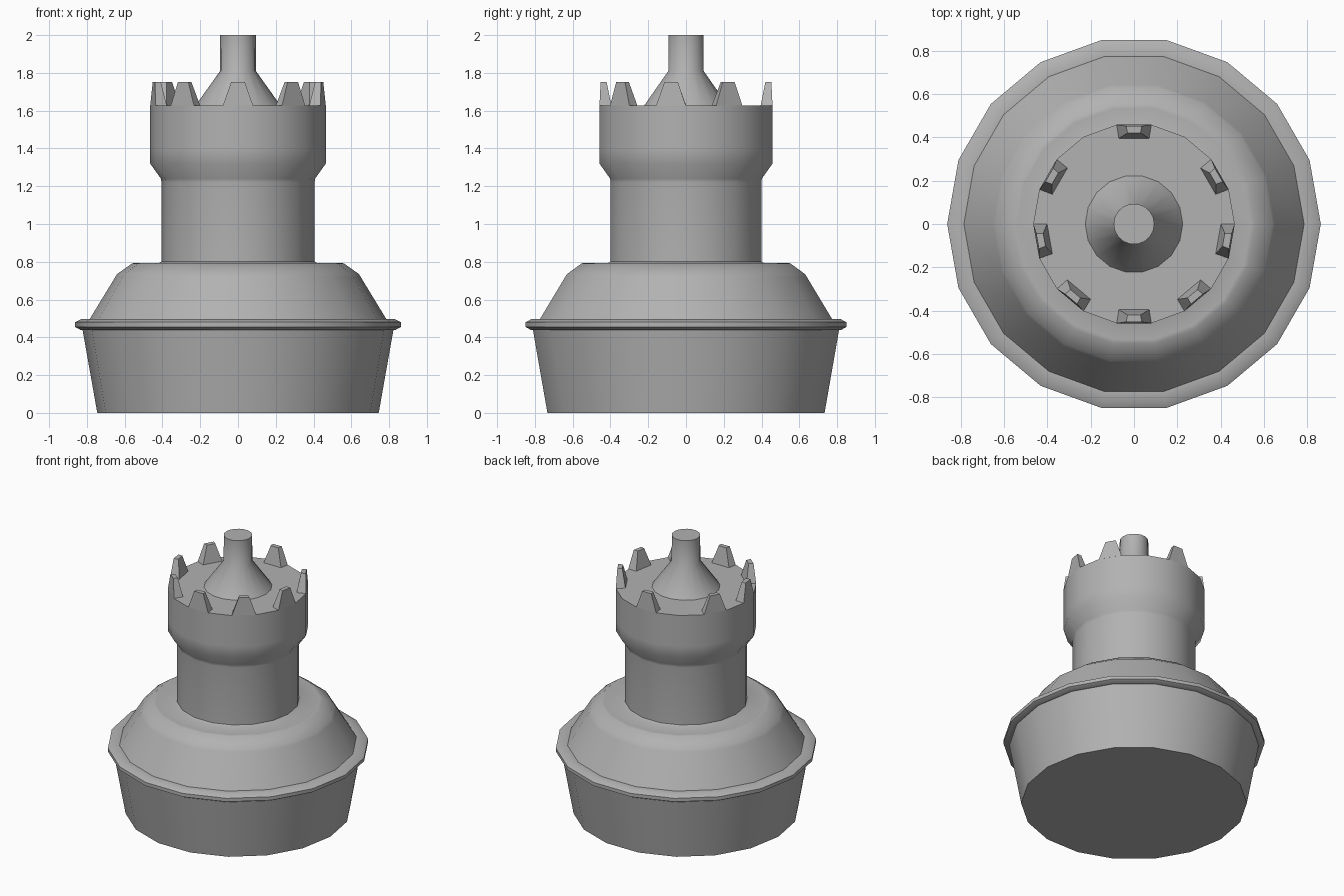
import bpy, bmesh
from math import sin, cos, radians, pi

if "Cube" in bpy.data.objects:
    bpy.data.objects.remove(bpy.data.objects["Cube"])

SIDES = 18

# Dark grey finish shared by every part
GREY = bpy.data.materials.new("dark_grey")
GREY.diffuse_color = (0.445, 0.445, 0.445, 1)
GREY.use_nodes = True
GREY.node_tree.nodes["Principled BSDF"].inputs["Base Color"].default_value = GREY.diffuse_color


def finish(name, bm, angle=None):
    bmesh.ops.recalc_face_normals(bm, faces=bm.faces)
    mesh = bpy.data.meshes.new(name)
    bm.to_mesh(mesh)
    bm.free()
    mesh.materials.append(GREY)
    obj = bpy.data.objects.new(name, mesh)
    bpy.context.collection.objects.link(obj)
    if angle:
        bpy.ops.object.select_all(action='DESELECT')
        obj.select_set(True)
        bpy.context.view_layer.objects.active = obj
        bpy.ops.object.shade_smooth_by_angle(angle=radians(angle))
    return obj


def turned(name, profile):
    """Revolve (radius, z) points around z and cap both ends."""
    bm = bmesh.new()
    rings = [[bm.verts.new((r * cos(2 * pi * i / SIDES), r * sin(2 * pi * i / SIDES), z))
              for i in range(SIDES)] for r, z in profile]
    for a, b in zip(rings, rings[1:]):
        for i in range(SIDES):
            j = (i + 1) % SIDES
            bm.faces.new((a[i], a[j], b[j], b[i]))
    bm.faces.new(rings[0])
    bm.faces.new(rings[-1])
    return finish(name, bm, 42)


# Whole turned body: tub, rim, shoulder, neck, crown, cone and pin
turned("turned_body", [
    (0.745, 0), (0.823, 0.44), (0.835, 0.44), (0.862, 0.455), (0.862, 0.48),
    (0.83, 0.497), (0.785, 0.497), (0.65, 0.719), (0.64, 0.735), (0.56, 0.792),
    (0.54, 0.793), (0.42, 0.793), (0.405, 0.802), (0.405, 1.22), (0.408, 1.24),
    (0.465, 1.32), (0.465, 1.40), (0.465, 1.627), (0.225, 1.627),
    (0.095, 1.81), (0.094, 2.0)])


# Tapered battlements, each sitting on one facet of the crown
def battlement(name, degrees):
    c, s = cos(radians(degrees)), sin(radians(degrees))
    bm = bmesh.new()

    def ring(inner, outer, w_in, w_out, z):
        pts = [(inner, -w_in), (outer, -w_out), (outer, w_out), (inner, w_in)]
        return [bm.verts.new((r * c - t * s, r * s + t * c, z)) for r, t in pts]

    low = ring(0.395, 0.458, 0.07, 0.08, 1.627)
    top = ring(0.420, 0.452, 0.03, 0.036, 1.752)
    for i in range(4):
        j = (i + 1) % 4
        bm.faces.new((low[i], low[j], top[j], top[i]))
    bm.faces.new(top)
    bm.faces.new(low)
    finish(name, bm)


for n, a in enumerate((90, 30, -10, -50, -90, -130, -170, 150)):
    battlement(f"battlement_{n + 1}", a)
